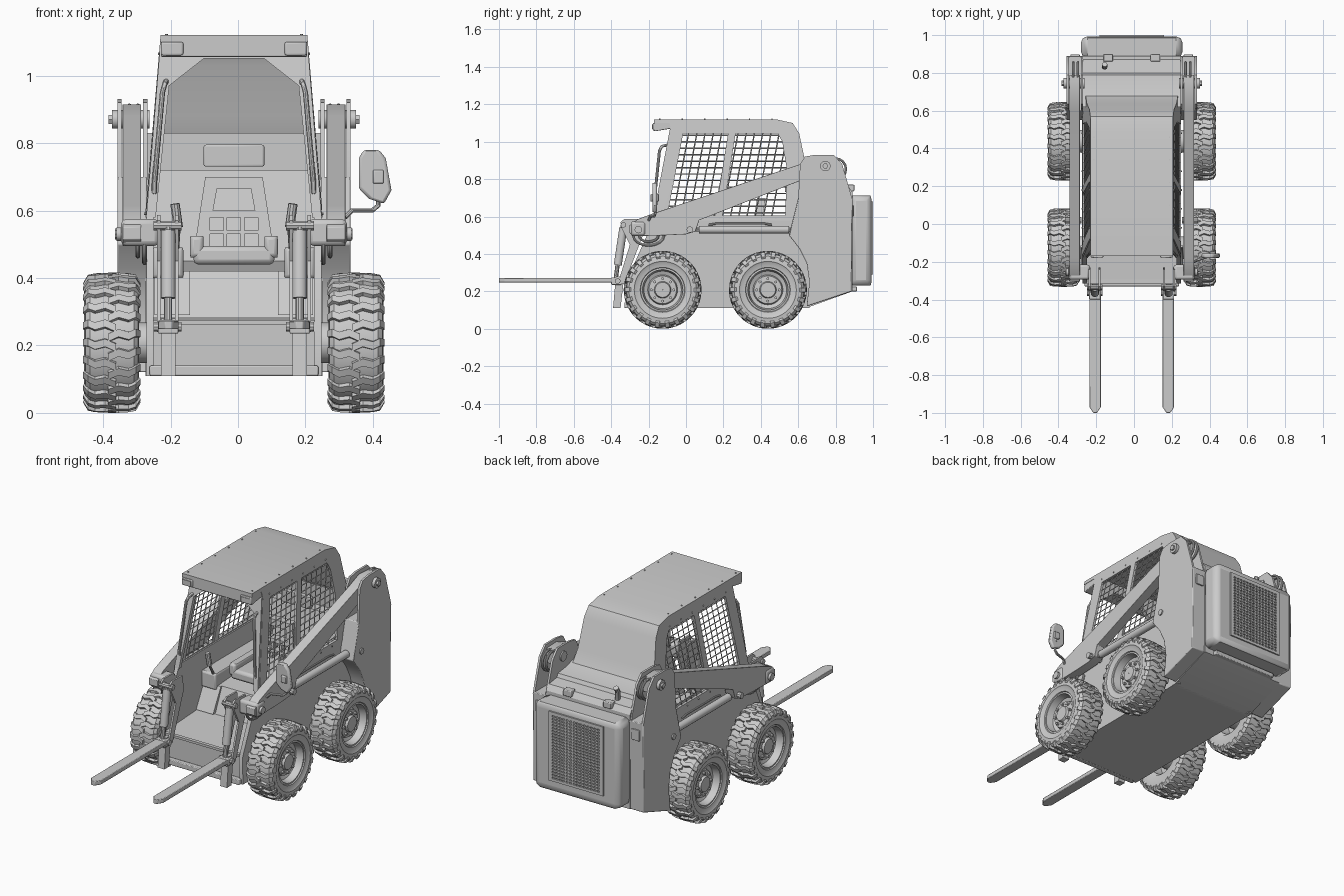
import bpy, bmesh, math
from math import sin, cos, pi, radians
from mathutils import Vector

SHIFT = -0.012   # machine centreline, the side mirror widens one side


def finish(name, me, mirror=True, bevel=0.0, loc=(0, 0, 0)):
    me.name = name
    me.shade_smooth()
    me.set_sharp_from_angle(angle=radians(32))
    ob = bpy.data.objects.new(name, me)
    bpy.context.collection.objects.link(ob)
    ob.location = (loc[0] + SHIFT, loc[1], loc[2])
    if bevel:
        b = ob.modifiers.new("bevel", 'BEVEL')
        b.width, b.segments, b.limit_method = bevel, 2, 'ANGLE'
        b.angle_limit = radians(40)
    if mirror:
        ob.modifiers.new("mirror", 'MIRROR').use_mirror_merge = False
    return ob


def curve_mesh(cu, fn=None):
    """Turn a curve into a welded mesh, moving each point through fn."""
    tmp = bpy.data.objects.new("tmp", cu)
    bpy.context.collection.objects.link(tmp)
    dg = bpy.context.evaluated_depsgraph_get()
    me = bpy.data.meshes.new_from_object(tmp.evaluated_get(dg))
    bpy.data.objects.remove(tmp)
    bpy.data.curves.remove(cu)
    bm = bmesh.new()
    bm.from_mesh(me)
    bmesh.ops.remove_doubles(bm, verts=bm.verts, dist=1e-5)
    if fn:
        for v in bm.verts:
            v.co = fn(v.co)
    bmesh.ops.recalc_face_normals(bm, faces=bm.faces)
    bm.to_mesh(me)
    bm.free()
    return me


def add_poly(cu, pts, closed):
    s = cu.splines.new('POLY')
    s.points.add(len(pts) - 1)
    for p, q in zip(s.points, pts):
        p.co = (*q, 0, 1) if len(q) == 2 else (*q, 1)
    s.use_cyclic_u = closed


def plate(name, loops, w0, w1, axis='x', mirror=True, bevel=0.0, warp=None):
    """Outline with holes, extruded from w0 to w1 along an axis."""
    cu = bpy.data.curves.new(name, 'CURVE')
    cu.dimensions, cu.fill_mode, cu.extrude = '2D', 'BOTH', (w1 - w0) / 2
    for lp in loops:
        add_poly(cu, lp, True)
    mid = (w0 + w1) / 2

    def fn(c):
        a, b, w = c.x, c.y, c.z + mid
        p = Vector({'x': (w, a, b), 'y': (a, w, b), 'z': (a, b, w)}[axis])
        return warp(p) if warp else p
    return finish(name, curve_mesh(cu, fn), mirror, bevel)


def tubes(name, paths, r, mirror=True, res=3, warp=None):
    cu = bpy.data.curves.new(name, 'CURVE')
    cu.dimensions, cu.bevel_depth, cu.bevel_resolution = '3D', r, res
    cu.use_fill_caps = True
    for p in paths:
        add_poly(cu, p, False)
    return finish(name, curve_mesh(cu, warp), mirror)


def box(name, x, y, z, mirror=True, bevel=0.0):
    return plate(name, [[(x[0], y[0]), (x[1], y[0]), (x[1], y[1]), (x[0], y[1])]],
                 z[0], z[1], 'z', mirror, bevel)


def sym(pts):
    return pts + [(-a, b) for a, b in reversed(pts)]


def taper(p):    # cab narrows upwards
    return Vector((p.x * (0.26 - max(p.z - 0.6, 0) * 0.085) / 0.26, p.y, p.z))


def lean(p):     # front frame leans back
    return Vector((p.x, p.y - 0.165 + (p.z - 0.6) * 0.19, p.z))


# Wheels: tyre, rim, lugs and bolts in one mesh
WX = 0.362
bm = bmesh.new()


def lathe(prof, n=48):
    vs = [bm.verts.new((WX + x, 0, r)) for r, x in prof]
    es = [bm.edges.new(e) for e in zip(vs, vs[1:])]
    bmesh.ops.spin(bm, geom=vs + es, cent=(0, 0, 0), axis=(1, 0, 0), angle=2 * pi, steps=n, use_merge=True)


lathe([(0.11, -0.07), (0.15, -0.081), (0.18, -0.078), (0.193, -0.065), (0.197, 0), (0.193, 0.065),
       (0.18, 0.078), (0.152, 0.082), (0.146, 0.078), (0.12, 0.074), (0.114, 0.062)])
lathe([(0.118, 0.068), (0.108, 0.07), (0.1, 0.03), (0.08, 0.022), (0.074, 0.04), (0.045, 0.042),
       (0.04, 0.055), (0.001, 0.055)])
lathe([(0.115, -0.07), (0.1, -0.06), (0.09, -0.005), (0.001, -0.005)])
LUG = [(-0.012, 0.0, 0.208), (0.02, 0.07, 0.208), (0.05, 0.03, 0.206), (0.071, 0.08, 0.202), (0.085, 0.08, 0.178)]
for s in (1, -1):
    for i in range(22):
        rows = []
        for x, a, r in LUG:
            a += (i + 0.25 * s) * 2 * pi / 22
            ring = [(a - 0.075, r - 0.022), (a - 0.055, r), (a + 0.055, r), (a + 0.075, r - 0.022)]
            rows.append([bm.verts.new((WX + s * (x - (0.012 if q < r else 0) * (x > 0.08)), q * sin(t), q * cos(t)))
                         for t, q in ring])
        for A, B in zip(rows, rows[1:]):
            for k in range(3):
                bm.faces.new((A[k], A[k + 1], B[k + 1], B[k]))
        bm.faces.new(rows[0])
        bm.faces.new(rows[-1])
for i in range(8):
    ret = bmesh.ops.create_cone(bm, cap_ends=True, segments=6, radius1=0.008, radius2=0.008, depth=0.02)
    t = i * pi / 4
    for v in ret['verts']:
        v.co = (WX + 0.044 + v.co.z, 0.06 * sin(t) + v.co.x, 0.06 * cos(t) + v.co.y)
bmesh.ops.remove_doubles(bm, verts=bm.verts, dist=1e-5)
bmesh.ops.recalc_face_normals(bm, faces=bm.faces)
wheel = bpy.data.meshes.new("wheel")
bm.to_mesh(wheel)
bm.free()
for nm, y in (("front_wheel", -0.125), ("rear_wheel", 0.438)):
    finish(nm, wheel, loc=(0, y, 0.208))
    tubes(nm + "_axle", [[(0.24, y, 0.208), (0.36, y, 0.208)]], 0.06, res=6)

# Lower body: side walls, floor with seat step, rear block
plate("body_side", [[(-0.31, 0.11), (-0.315, 0.26), (-0.165, 0.6), (0.66, 0.6), (0.66, 0.11)]], 0.238, 0.26)
plate("floor_and_step", [[(-0.3, 0.11), (-0.3, 0.27), (0.0, 0.285), (0.06, 0.42), (0.5, 0.45), (0.56, 0.72),
      (0.63, 0.72), (0.64, 0.11)]], -0.24, 0.24, mirror=False)
box("front_lip", (-0.25, 0.25), (-0.33, -0.3), (0.11, 0.14), False, 0.004)
box("floor_edge", (-0.24, 0.24), (-0.315, -0.295), (0.262, 0.275), False)
plate("rear_body", [[(0.62, 0.11), (0.64, 0.11), (0.89, 0.2), (0.89, 0.73), (0.87, 0.76), (0.8, 0.77), (0.79, 0.79),
      (0.71, 0.8), (0.62, 0.83)]], -0.262, 0.262, mirror=False)

# Rear towers carrying the loader arms
low = [(0.6, 0.7), (0.55, 0.5), (0.605, 0.43), (0.645, 0.35), (0.66, 0.25), (0.645, 0.12), (0.885, 0.2), (0.89, 0.7)]
plate("tower_base", [low], 0.258, 0.345, bevel=0.004)
high = [(0.6, 0.69), (0.61, 0.88), (0.635, 0.92), (0.69, 0.93), (0.79, 0.93), (0.835, 0.88), (0.87, 0.76), (0.89, 0.69)]
for nm, x in (("tower_inner_plate", 0.257), ("tower_outer_plate", 0.333)):
    plate(nm, [high], x, x + 0.012)
tubes("arm_pivot_pin", [[(0.25, 0.745, 0.87), (0.362, 0.745, 0.87)]], 0.028, res=5)
tubes("arm_pivot_bolt", [[(0.36, 0.745, 0.87), (0.372, 0.745, 0.87)]], 0.015, res=1)
for i, x in enumerate((0.285, 0.31)):
    tubes(f"hose_loop_{i}", [[(x, 0.8 + 0.055 * sin(t * pi / 8), 0.855 + 0.055 * cos(t * pi / 8)) for t in range(-2, 9)]], 0.007)

# Rear engine door with perforated grille
box("engine_door", (-0.268, 0.268), (0.88, 0.992), (0.23, 0.712), False, 0.03)
grid = [[(x, z), (x + 0.015, z), (x + 0.015, z + 0.009), (x, z + 0.009)]
        for x in [-0.149 + 0.0217 * i for i in range(14)] for z in [0.305 + 0.0165 * j for j in range(22)]]
plate("grille", [[(-0.17, 0.29), (0.17, 0.29), (0.17, 0.68), (-0.17, 0.68)]] + grid, 0.99, 1.0, 'y', False)
box("rear_bumper", (-0.2, 0.2), (0.88, 0.915), (0.2, 0.225), False, 0.004)
box("tail_light", (0.275, 0.325), (0.885, 0.897), (0.6, 0.66), bevel=0.003)
tubes("exhaust", [[(-0.143, 0.83, 0.75), (-0.143, 0.83, 0.81), (-0.143, 0.845, 0.835)]], 0.014, False)
box("deck_hinge", (0.1, 0.15), (0.86, 0.9), (0.735, 0.77), bevel=0.004)

# Cab side frames with two windows and wire mesh
side = [(-0.165, 0.58), (-0.08, 1.06), (-0.09, 1.115), (0.48, 1.115), (0.565, 1.095), (0.6, 1.04), (0.635, 0.88), (0.67, 0.58)]
win1 = [(-0.1, 0.605), (0.155, 0.605), (0.225, 1.045), (-0.015, 1.045)]
win2 = [(0.195, 0.605), (0.53, 0.605), (0.54, 0.85), (0.515, 1.0), (0.49, 1.045), (0.265, 1.045)]
plate("cab_side", [side, win1, win2], 0.246, 0.262, warp=taper)
wires = [[(0.252, -0.12 + (z - 0.6) * 0.19, z), (0.252, 0.56, z)] for z in [0.62 + 0.0345 * i for i in range(13)]]
wires += [[(0.252, y, 0.6), (0.252, y + 0.085, 1.05)] for y in [-0.07 + 0.044 * i for i in range(13)]]
tubes("window_wire_mesh", wires, 0.0035, res=0, warp=taper)

# Cab roof, back shell and front frame
plate("cab_roof_and_back", [[(-0.17, 1.12), (0.48, 1.12), (0.57, 1.1), (0.605, 1.045), (0.64, 0.88), (0.69, 0.79),
      (0.66, 0.79), (0.62, 0.88), (0.59, 1.03), (0.56, 1.08), (0.48, 1.1), (-0.17, 1.1)]], -0.262, 0.262,
      mirror=False, warp=taper)
frame = sym([(0.26, 0.58), (0.218, 1.1)])
inner = [(0.232, 0.58), (0.192, 0.97), (0.09, 1.05)]
plate("front_frame", [frame + [(-a, b) for a, b in inner] + inner[::-1]], -0.01, 0.012, 'y', False, warp=lean)
plate("roof_visor", [[(-0.17, 1.055), (-0.17, 1.118), (-0.07, 1.118), (-0.08, 1.07)]], -0.217, 0.217, mirror=False, bevel=0.004)
box("work_light", (0.15, 0.217), (-0.178, -0.16), (1.06, 1.1), bevel=0.006)
box("work_light_lens", (0.158, 0.209), (-0.181, -0.17), (1.067, 1.093))
tubes("roof_rivets", [[(0.2, y, 1.115), (0.2, y, 1.124)] for y in [-0.14 + 0.12 * i for i in range(6)]], 0.004, res=1)
tubes("frame_rivets", [[(0.25, y, z), (0.266, y, z)] for z in (0.59, 1.065) for y in [-0.02 + 0.1 * i for i in range(6)]],
      0.004, res=1, warp=taper)
tubes("grab_handle", [[(0.2, -0.09, 0.985), (0.205, -0.13, 0.975), (0.212, -0.142, 0.95), (0.236, -0.17, 0.68),
      (0.236, -0.165, 0.655), (0.236, -0.14, 0.65)]], 0.008)

# Seat, consoles and levers
box("seat_cushion", (-0.12, 0.12), (0.12, 0.42), (0.44, 0.495), False, 0.015)
box("seat_side_bolster", (0.09, 0.13), (0.12, 0.42), (0.46, 0.525), bevel=0.012)
holes = [[(x, z), (x + 0.04, z), (x + 0.04, z + 0.04), (x, z + 0.04)] for x in (-0.071, -0.02, 0.031) for z in (0.49, 0.54)]
plate("seat_back", [sym([(0.12, 0.47), (0.085, 0.7)]), sym([(0.062, 0.6), (0.05, 0.665)])] + holes, -0.02, 0.025, 'y', False,
      warp=lambda p: Vector((p.x, p.y + 0.37 + (p.z - 0.5) * 0.15, p.z)))
box("headrest", (-0.09, 0.09), (0.53, 0.56), (0.73, 0.795), False, 0.006)
box("side_console", (0.15, 0.24), (0.03, 0.5), (0.4, 0.49), bevel=0.01)
tubes("control_lever", [[(0.17, 0.05, 0.47), (0.165, 0.0, 0.55)]], 0.007)
tubes("lever_grip", [[(0.165, 0.0, 0.55), (0.175, -0.005, 0.62)]], 0.014)
plate("foot_panel", [[(-0.02, 0.29), (0.05, 0.42), (0.06, 0.42), (0.06, 0.29)]], 0.13, 0.235)

# Loader arms with lift cylinders
arm = [(0.79, 0.91), (0.7, 0.915), (0.61, 0.88), (-0.18, 0.615), (-0.26, 0.585), (-0.305, 0.55), (-0.305, 0.515),
       (-0.28, 0.495), (-0.1, 0.5), (0.0, 0.505), (0.05, 0.52), (0.07, 0.58), (0.62, 0.795), (0.7, 0.82), (0.79, 0.83)]
plate("loader_arm", [arm], 0.275, 0.33, bevel=0.004)
box("arm_cross_tube", (0.22, 0.335), (-0.295, -0.215), (0.495, 0.575), bevel=0.015)
tubes("arm_end_pin", [[(0.33, -0.255, 0.53), (0.348, -0.255, 0.53)]], 0.02, res=4)
tubes("lift_cylinder", [[(0.302, 0.07, 0.53), (0.302, 0.55, 0.53)]], 0.021, res=5)
tubes("lift_rod", [[(0.302, 0.01, 0.53), (0.302, 0.63, 0.53)]], 0.011)
tubes("lift_pins", [[(0.265, y, 0.53), (0.352, y, 0.53)] for y in (0.02, 0.622)], 0.017)
tubes("lift_hose", [[(0.285, 0.12, 0.555), (0.285, 0.16, 0.562), (0.285, 0.42, 0.562), (0.285, 0.46, 0.555)]], 0.006)
for i, r in enumerate((0.035, 0.055)):
    tubes(f"arm_hose_{i}", [[(0.285 - 0.02 * i, -0.2 + 1.5 * r * cos(t * pi / 8), 0.5 - r * sin(t * pi / 8)) for t in range(9)]], 0.007)

# Tilt linkage, cylinders and pallet forks
for nm, x in (("link_inner", 0.165), ("link_outer", 0.218)):
    plate(nm, [[(-0.35, 0.57), (-0.33, 0.587), (-0.24, 0.585), (-0.23, 0.5), (-0.265, 0.41), (-0.33, 0.24),
                (-0.365, 0.24), (-0.3, 0.45), (-0.345, 0.54)]], x, x + 0.01)
tubes("tilt_cylinder", [[(0.195, -0.335, 0.54), (0.195, -0.365, 0.34)]], 0.022, res=5)
tubes("tilt_rod", [[(0.195, -0.338, 0.55), (0.195, -0.378, 0.25)]], 0.012)
tubes("tilt_pins", [[(0.155, -0.335, 0.555), (0.238, -0.335, 0.555)], [(0.155, -0.365, 0.255), (0.238, -0.365, 0.255)]], 0.015)
box("fork_bracket", (0.165, 0.225), (-0.4, -0.345), (0.235, 0.275), bevel=0.004)
plate("fork_shank", [[(-0.39, 0.11), (-0.35, 0.11), (-0.335, 0.24), (-0.34, 0.28), (-0.375, 0.28)]], 0.174, 0.216)
plate("fork_tine", [[(0.164, -0.37), (0.164, -0.97), (0.184, -1.0), (0.204, -1.0), (0.224, -0.97), (0.224, -0.37)]],
      0.248, 0.272, 'z', bevel=0.003)

# Side mirror on a bent post
tubes("mirror_post", [[(0.33, -0.2, 0.58), (0.35, -0.19, 0.6), (0.41, -0.17, 0.6), (0.428, -0.165, 0.615), (0.428, -0.155, 0.72)]],
      0.007, False)
plate("mirror_head", [[(0.385, 0.78), (0.43, 0.78), (0.45, 0.755), (0.467, 0.66), (0.445, 0.62), (0.4, 0.635), (0.37, 0.665),
      (0.37, 0.755)]], -0.18, -0.155, 'y', False, 0.008)
box("mirror_clamp", (0.412, 0.444), (-0.19, -0.145), (0.68, 0.72), False, 0.004)
